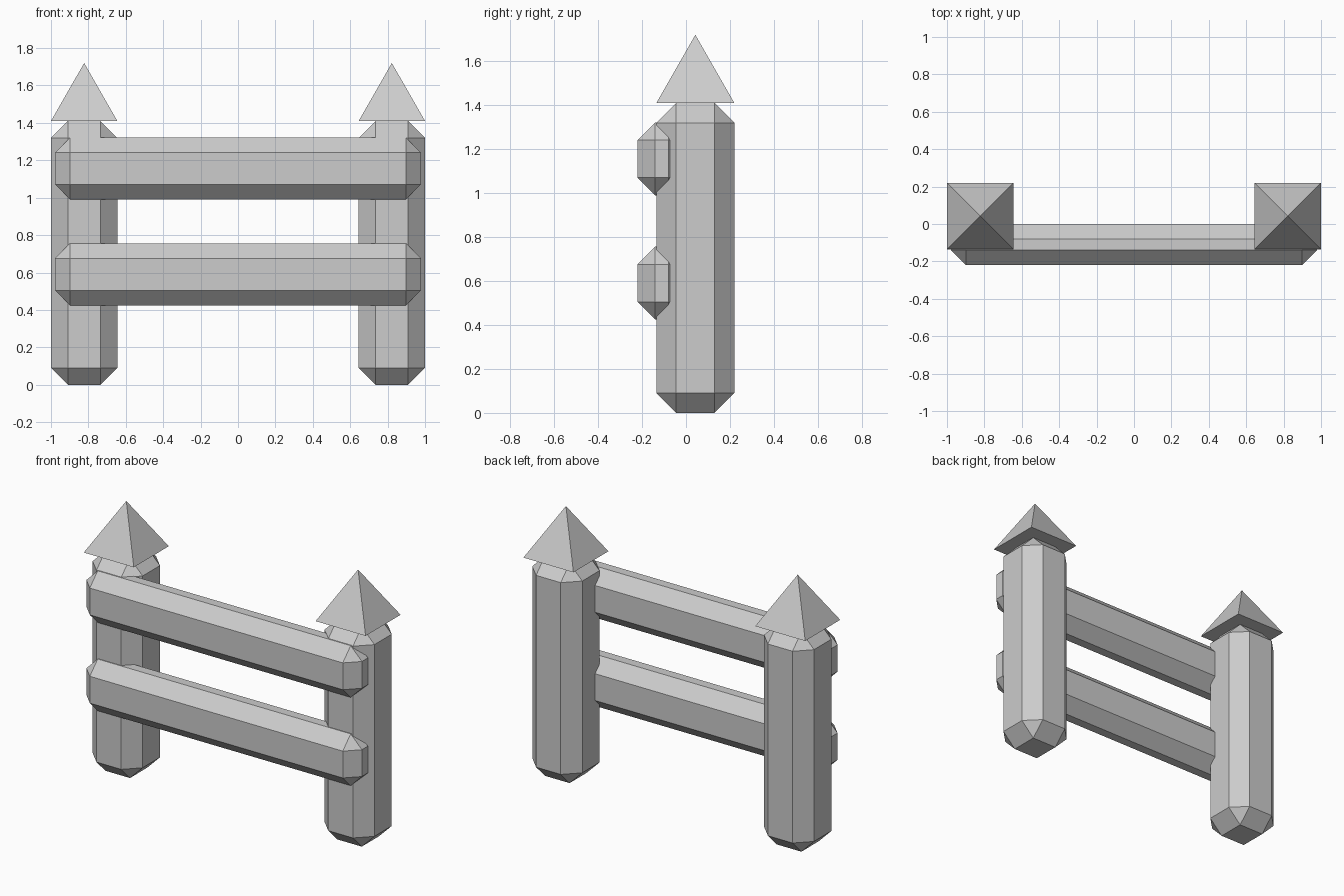
import bpy
import bmesh
import math
from mathutils import Matrix, Vector

cube = bpy.data.objects.get("Cube")
if cube:
    bpy.data.objects.remove(cube, do_unlink=True)

# Single flat colour
grey = bpy.data.materials.new("light_grey")
grey.use_nodes = True
colour = (0.604, 0.604, 0.604, 1)
grey.diffuse_color = colour
grey.node_tree.nodes["Principled BSDF"].inputs["Base Color"].default_value = colour


def add_object(name, bm, location):
    mesh = bpy.data.meshes.new(name)
    bm.to_mesh(mesh)
    bm.free()
    mesh.materials.append(grey)
    obj = bpy.data.objects.new(name, mesh)
    obj.location = location
    bpy.context.collection.objects.link(obj)
    return obj


def chamfered_box(name, size, location, chamfer):
    bm = bmesh.new()
    bmesh.ops.create_cube(bm, size=1)
    bmesh.ops.scale(bm, vec=Vector(size), verts=bm.verts)
    bmesh.ops.bevel(bm, geom=bm.edges[:], offset=chamfer, segments=1,
                    profile=0.5, affect='EDGES')
    return add_object(name, bm, location)


def pyramid(name, width, height, location):
    bm = bmesh.new()
    bmesh.ops.create_cone(bm, cap_ends=True, segments=4,
                          radius1=width / math.sqrt(2), radius2=0, depth=height,
                          matrix=Matrix.Rotation(math.pi / 4, 4, 'Z'))
    return add_object(name, bm, location)


post_width, post_height, cap_height = 0.355, 1.41, 0.31
post_x, post_y = 0.8225, 0.0425

# Posts with pointed caps
for side, sign in (("left", 1), ("right", -1)):
    x = sign * post_x
    chamfered_box(side + "_post", (post_width, post_width, post_height),
                  (x, post_y, post_height / 2), 0.09)
    pyramid(side + "_post_cap", post_width, cap_height,
            (x, post_y, post_height + cap_height / 2))

# Horizontal rails across the front
for level, z in (("upper", 1.156), ("lower", 0.59)):
    chamfered_box(level + "_rail", (1.955, 0.22, 0.332), (0, -0.11, z), 0.08)
